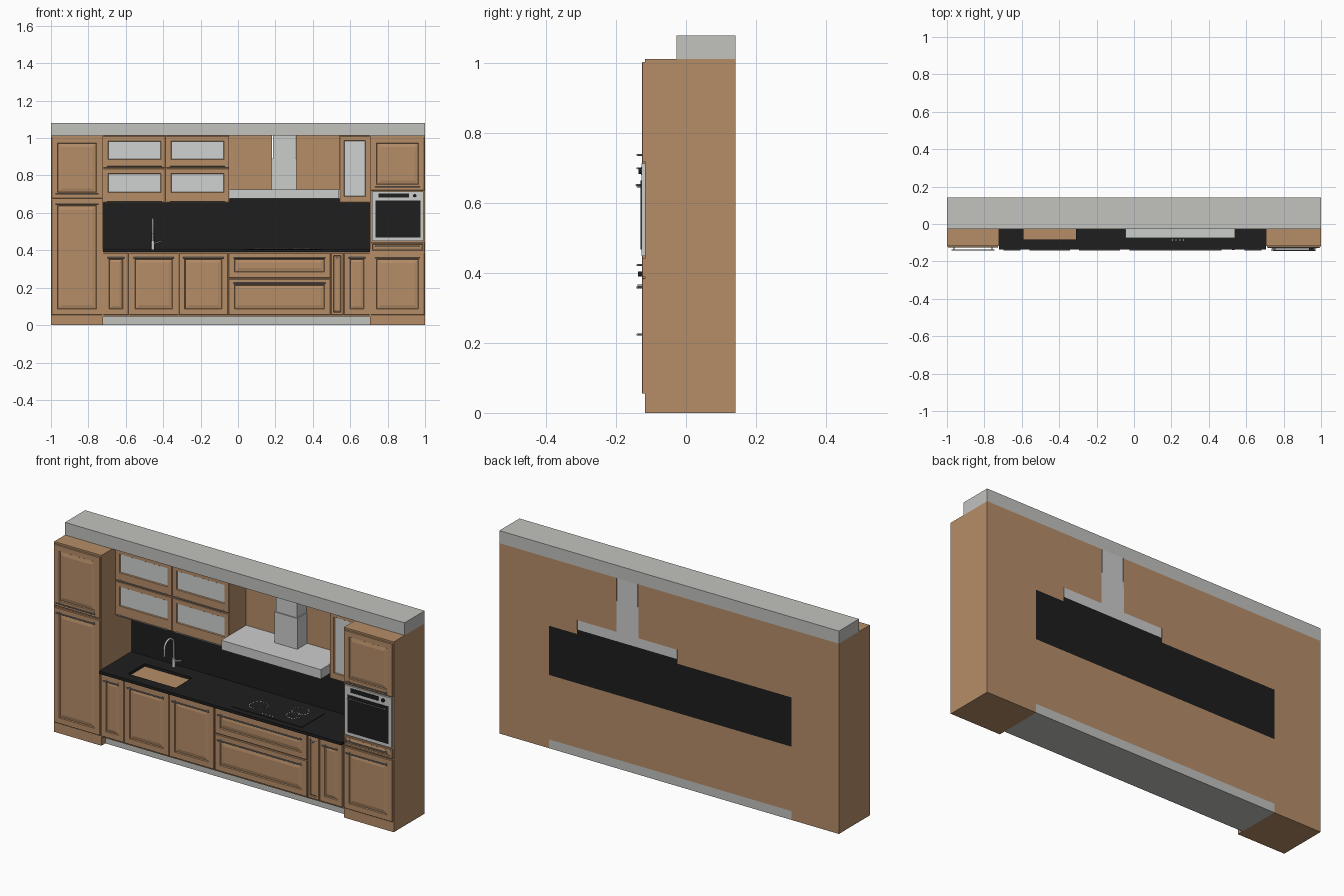
import bpy, bmesh, math
from mathutils import Vector

if "Cube" in bpy.data.objects:
    bpy.data.objects.remove(bpy.data.objects["Cube"])

def mat(name, c):
    m = bpy.data.materials.new(name)
    m.diffuse_color = (*c, 1)
    m.use_nodes = True
    m.node_tree.nodes["Principled BSDF"].inputs["Base Color"].default_value = m.diffuse_color
    return m

WOOD = mat("warm_wood", (0.47, 0.27, 0.14))
BLACK = mat("black_stone", (0.013, 0.013, 0.013))
GREY = mat("pale_grey", (0.54, 0.54, 0.52))
STEEL = mat("steel", (0.60, 0.61, 0.60))
GLASS = mat("frosted_glass", (0.62, 0.65, 0.64))
HANDLE = mat("handle_metal", (0.30, 0.32, 0.34))
WHITE = mat("white_mark", (0.85, 0.85, 0.85))

BACK, BODY, DOOR = 0.142, -0.118, -0.126   # main depth planes

def finish(bm, name, *mats):
    bmesh.ops.recalc_face_normals(bm, faces=bm.faces)
    me = bpy.data.meshes.new(name)
    bm.to_mesh(me)
    bm.free()
    for m in mats:
        me.materials.append(m)
    o = bpy.data.objects.new(name, me)
    bpy.context.collection.objects.link(o)
    return o

def add_box(bm, x0, x1, y0, y1, z0, z1):
    vs = bmesh.ops.create_cube(bm, size=1)["verts"]
    for v in vs:
        v.co = Vector(((x0 + x1) / 2 + v.co.x * (x1 - x0),
                       (y0 + y1) / 2 + v.co.y * (y1 - y0),
                       (z0 + z1) / 2 + v.co.z * (z1 - z0)))

def box(name, m, *b):
    bm = bmesh.new()
    add_box(bm, *b)
    return finish(bm, name, m)

def add_rod(bm, a, b, r, n=10):
    a, b = Vector(a), Vector(b)
    d = b - a
    vs = bmesh.ops.create_cone(bm, cap_ends=True, segments=n, radius1=r, radius2=r, depth=d.length)["verts"]
    q = d.to_track_quat('Z', 'Y')
    for v in vs:
        v.co = q @ v.co + (a + b) / 2

def rod(name, m, a, b, r, n=16):
    bm = bmesh.new()
    add_rod(bm, a, b, r, n)
    return finish(bm, name, m)

def door(name, x0, x1, z0, z1, y=DOOR, frame=0.034, low=None, glass=False):
    """Framed door from nested rectangles: slab, recessed groove, raised panel or glass."""
    low = frame if low is None else low
    back = y + 0.0085
    steps = [(0, back), (0, y + 0.002), (0.002, y), (frame - 0.003, y), (frame, y + 0.005)]
    if not glass:
        steps.append((frame + min(0.018, (x1 - x0) * 0.1), y + 0.001))
    bm = bmesh.new()
    prev = None
    for i, (s, yy) in enumerate(steps):
        b = s + (low - frame if i >= 3 else 0)
        ring = [bm.verts.new(p) for p in ((x0 + s, yy, z0 + b), (x1 - s, yy, z0 + b),
                                          (x1 - s, yy, z1 - s), (x0 + s, yy, z1 - s))]
        if prev:
            for k in range(4):
                bm.faces.new((prev[k], prev[(k + 1) % 4], ring[(k + 1) % 4], ring[k]))
        else:
            bm.faces.new(ring[::-1])
        prev = ring
    cap = bm.faces.new(prev)
    if glass:
        cap.material_index = 1
    return finish(bm, name, WOOD, GLASS)

def handle(name, x0, x1, z, y=DOOR):
    bm = bmesh.new()
    add_rod(bm, (x0, y - 0.013, z), (x1, y - 0.013, z), 0.003)
    for x in (x0 + 0.012, x1 - 0.012):
        add_rod(bm, (x, y + 0.002, z), (x, y - 0.013, z), 0.0025)
    finish(bm, name, HANDLE)

# Carcasses, plinth and ceiling soffit
box("left_tall_cabinet", WOOD, -1, -0.722, BODY, BACK, 0, 1.013)
box("right_tall_cabinet", WOOD, 0.706, 1, BODY, BACK, 0, 1.013)
box("base_cabinet", WOOD, -0.722, 0.706, BODY, BACK, 0.047, 0.39)
box("plinth", GREY, -0.722, 0.706, -0.085, BACK, 0, 0.047)
box("soffit", GREY, -1, 1, -0.027, BACK, 1.013, 1.08)
box("upper_left_cabinet", WOOD, -0.722, -0.048, 0.003, BACK, 0.652, 1.013)
box("upper_right_cabinet", WOOD, 0.542, 0.706, 0.003, BACK, 0.652, 1.013)

# Tall cabinet doors
door("left_tall_upper_door", -0.996, -0.726, 0.678, 1.004)
door("left_tall_lower_door", -0.996, -0.726, 0.055, 0.67)
handle("left_tall_upper_handle", -0.975, -0.747, 0.70)
handle("left_tall_lower_handle", -0.975, -0.747, 0.648)
door("right_tall_upper_door", 0.71, 0.996, 0.72, 1.004)
door("right_tall_drawer", 0.71, 0.996, 0.39, 0.442, frame=0.012)
door("right_tall_lower_door", 0.71, 0.996, 0.055, 0.384)
for i, z in enumerate((0.738, 0.423, 0.358)):
    handle(f"right_tall_handle_{i}", 0.732, 0.974, z)

# Base doors and drawers
for i, (a, b) in enumerate(((-0.72, -0.585), (-0.581, -0.32), (-0.316, -0.054), (0.568, 0.704))):
    door(f"base_door_{i}", a, b, 0.055, 0.386)
    handle(f"base_door_handle_{i}", a + 0.022, b - 0.022, 0.36)
for i, (a, b, h) in enumerate(((0.055, 0.247, 0.224), (0.252, 0.386, 0.358))):
    door(f"drawer_{i}", -0.05, 0.494, a, b)
    handle(f"drawer_handle_{i}", -0.025, 0.469, h)
door("pull_out_front", 0.498, 0.564, 0.055, 0.386, frame=0.016)
rod("pull_out_knob", HANDLE, (0.531, DOOR + 0.002, 0.362), (0.531, DOOR - 0.013, 0.362), 0.006)

# Upper glass doors
for i, (a, b) in enumerate(((-0.72, -0.387), (-0.383, -0.05))):
    for j, (c, d, low) in enumerate(((0.655, 0.836, 0.056), (0.841, 1.01, 0.047))):
        door(f"glass_door_{i}_{j}", a, b, c, d, y=-0.005, frame=0.028, low=low, glass=True)
        handle(f"glass_door_handle_{i}_{j}", a + 0.02, b - 0.02, c + 0.006, y=-0.002)
door("glass_door_right", 0.544, 0.704, 0.655, 1.01, y=-0.005, frame=0.026, low=0.036, glass=True)

# Worktop with sink opening, backsplash
top = box("worktop", BLACK, -0.722, 0.706, -0.137, BACK, 0.39, 0.405)
cut = box("sink_cutter", WOOD, -0.59, -0.31, -0.082, 0.058, 0.38, 0.42)
cut.hide_render = True
cut.hide_viewport = True
mod = top.modifiers.new("sink_opening", 'BOOLEAN')
mod.object, mod.operation, mod.solver = cut, 'DIFFERENCE', 'EXACT'
box("sink_base", WOOD, -0.588, -0.312, -0.08, 0.056, 0.389, 0.392)
box("backsplash", BLACK, -0.722, 0.706, 0.134, BACK, 0.405, 0.652)
box("backsplash_under_hood", BLACK, -0.048, 0.542, 0.134, BACK, 0.652, 0.676)

# Tap: base, gooseneck and lever
tx, ty = -0.455, 0.11
rod("tap_base", STEEL, (tx, ty, 0.405), (tx, ty, 0.45), 0.009)
rod("tap_lever", STEEL, (tx, ty, 0.435), (tx + 0.045, ty, 0.448), 0.004)
cu = bpy.data.curves.new("tap_spout", 'CURVE')
cu.dimensions, cu.bevel_depth, cu.bevel_resolution, cu.use_fill_caps = '3D', 0.005, 2, True
pts = [(tx, ty, 0.445)] + [(tx, ty - 0.04 + 0.04 * math.cos(t * math.pi / 10), 0.527 + 0.04 * math.sin(t * math.pi / 10))
                           for t in range(11)] + [(tx, ty - 0.08, 0.49)]
sp = cu.splines.new('POLY')
sp.points.add(len(pts) - 1)
for p, c in zip(sp.points, pts):
    p.co = (*c, 1)
cu.materials.append(STEEL)
bpy.context.collection.objects.link(bpy.data.objects.new("tap_spout", cu))

# Hob with dotted burner rings and touch marks
box("hob", BLACK, 0.04, 0.45, -0.105, 0.085, 0.405, 0.4075)
bm = bmesh.new()
for cx, cy, r in ((0.14, -0.025, 0.045), (0.34, -0.02, 0.034), (0.34, 0.04, 0.042)):
    for k in range(16):
        a = k * math.tau / 16
        x, y = cx + r * math.cos(a), cy + r * math.sin(a)
        add_box(bm, x - 0.003, x + 0.003, y - 0.002, y + 0.002, 0.4073, 0.4082)
for x in (0.205, 0.225, 0.245, 0.265):
    add_box(bm, x - 0.003, x + 0.003, -0.088, -0.084, 0.4073, 0.4082)
finish(bm, "hob_marks", WHITE)

# Extractor hood, chimney and panels beside it
box("hood", STEEL, -0.046, 0.54, -0.075, BACK, 0.676, 0.726)
box("chimney_lower", STEEL, 0.18, 0.314, 0.05, BACK, 0.726, 0.89)
box("chimney_upper", STEEL, 0.186, 0.308, 0.056, BACK, 0.89, 1.013)
box("hood_panel_left", WOOD, -0.048, 0.183, 0.134, BACK, 0.726, 1.013)
box("hood_panel_right", WOOD, 0.311, 0.542, 0.134, BACK, 0.726, 1.013)

# Oven: steel face, glass, display, knob, handle
box("oven_face", STEEL, 0.716, 0.992, -0.127, BODY, 0.449, 0.714)
box("oven_glass", BLACK, 0.735, 0.976, -0.130, -0.126, 0.467, 0.665)
box("oven_display", BLACK, 0.752, 0.915, -0.129, -0.126, 0.681, 0.704)
rod("oven_knob", BLACK, (0.945, -0.126, 0.692), (0.945, -0.136, 0.692), 0.009)
handle("oven_handle", 0.742, 0.968, 0.652, y=-0.128)

# Smooth the round parts
for o in bpy.context.collection.objects:
    if o.type == 'MESH' and any(w in o.name for w in ("handle", "knob", "tap")):
        for p in o.data.polygons:
            p.use_smooth = len(p.vertices) == 4
